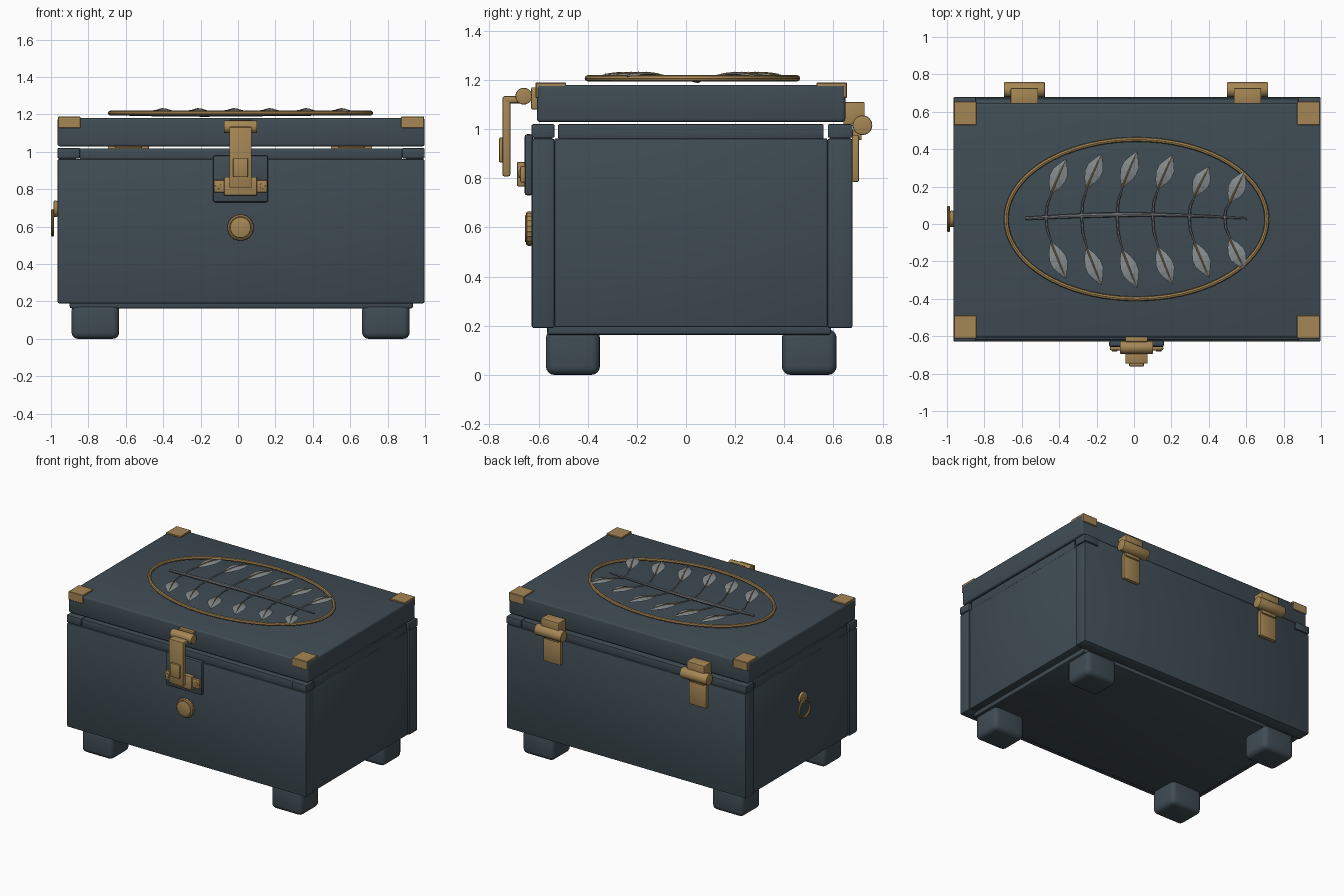
import bpy, bmesh, math
from mathutils import Vector, Matrix

if "Cube" in bpy.data.objects:
    bpy.data.objects.remove(bpy.data.objects["Cube"])


def mat(name, col):
    m = bpy.data.materials.new(name)
    m.diffuse_color = (*col, 1)
    m.use_nodes = True
    m.node_tree.nodes["Principled BSDF"].inputs["Base Color"].default_value = m.diffuse_color
    return m


SLATE = mat("slate_blue", (0.050, 0.072, 0.088))
BRASS = mat("brass", (0.38, 0.24, 0.09))
LEAF = mat("pale_grey", (0.23, 0.26, 0.27))
STEM = mat("stem_grey", (0.19, 0.20, 0.215))


def finish(bm, name, m, smooth=True):
    bmesh.ops.recalc_face_normals(bm, faces=bm.faces)
    me = bpy.data.meshes.new(name)
    bm.to_mesh(me)
    bm.free()
    ob = bpy.data.objects.new(name, me)
    bpy.context.collection.objects.link(ob)
    me.materials.append(m)
    if smooth:
        bpy.ops.object.select_all(action='DESELECT')
        ob.select_set(True)
        bpy.context.view_layer.objects.active = ob
        bpy.ops.object.shade_smooth_by_angle(angle=math.radians(35))
    return ob


def box(name, x, y, z, m, bevel=0.005, seg=2):
    bm = bmesh.new()
    bmesh.ops.create_cube(bm, size=1)
    for v in bm.verts:
        v.co = Vector([(a[0] + a[1]) / 2 + c * (a[1] - a[0]) for a, c in zip((x, y, z), v.co)])
    if bevel:
        bmesh.ops.bevel(bm, geom=bm.edges[:], offset=bevel, segments=seg, profile=0.5, affect='EDGES')
    return finish(bm, name, m)


def cyl(name, c, r, length, axis, m, bevel=0.005, sides=24):
    bm = bmesh.new()
    bmesh.ops.create_cone(bm, cap_ends=True, segments=sides, radius1=r, radius2=r, depth=length)
    if bevel:
        rim = [e for e in bm.edges if abs(e.verts[0].co.z - e.verts[1].co.z) < 1e-5]
        bmesh.ops.bevel(bm, geom=rim, offset=bevel, segments=2, profile=0.5, affect='EDGES')
    rot = Matrix.Rotation(math.pi / 2, 4, 'Y' if axis == 'X' else 'X')
    bm.transform(Matrix.Translation(c) @ rot)
    return finish(bm, name, m)


def tube(name, pts, radii, m, closed=False, sides=8):
    """Round tube through points; radii is one value per point."""
    bm = bmesh.new()
    rings, n = [], len(pts)
    up = Vector((0, 0, 1)) if abs(pts[0][0] - pts[1][0]) + abs(pts[0][1] - pts[1][1]) > 1e-6 \
        and len({round(p[0], 4) for p in pts}) > 1 else Vector((1, 0, 0))
    for i, p in enumerate(pts):
        a = pts[i - 1] if (closed or i) else p
        b = pts[(i + 1) % n] if (closed or i < n - 1) else p
        side = (Vector(b) - Vector(a)).normalized().cross(up).normalized()
        rings.append([bm.verts.new(Vector(p) + radii[i] * (side * math.cos(t) + up * math.sin(t)))
                      for t in (2 * math.pi * k / sides for k in range(sides))])
    for i in range(n if closed else n - 1):
        r, s = rings[i], rings[(i + 1) % n]
        for k in range(sides):
            bm.faces.new((r[k], r[(k + 1) % sides], s[(k + 1) % sides], s[k]))
    if not closed:
        bm.faces.new(rings[0])
        bm.faces.new(rings[-1])
    return finish(bm, name, m)


L, R, F, B = -0.965, 0.998, -0.628, 0.678   # body extents

# Chest walls, floor and feet
box("front_wall", (L, R), (F, -0.535), (0.19, 0.962), SLATE, 0.01)
box("back_wall", (L, R), (0.575, B), (0.19, 0.962), SLATE, 0.01)
box("left_wall", (L + 0.008, L + 0.10), (-0.535, 0.575), (0.195, 0.962), SLATE, 0.004)
box("right_wall", (R - 0.10, R - 0.008), (-0.535, 0.575), (0.195, 0.962), SLATE, 0.004)
box("base_slab", (-0.90, 0.935), (-0.565, 0.59), (0.163, 0.215), SLATE, 0.01)
for xn, x in (("left", (-0.89, -0.635)), ("right", (0.663, 0.918))):
    for yn, y in (("front", (-0.57, -0.35)), ("back", (0.39, 0.613))):
        box(f"{yn}_{xn}_foot", x, y, (0, 0.185), SLATE, 0.035, 4)

# Rim rails and corner blocks
for n, y in (("front", (F, -0.535)), ("back", (0.577, B))):
    box(f"{n}_rail", (L + 0.12, R - 0.12), (y[0] + 0.008, y[1] - 0.008), (0.96, 1.018), SLATE, 0.004)
    for xn, x in (("left", (L, L + 0.12)), ("right", (R - 0.12, R))):
        box(f"{n}_{xn}_rim_block", x, y, (0.965, 1.02), SLATE, 0.005)
box("left_rail", (L + 0.008, L + 0.10), (-0.52, 0.56), (0.96, 1.02), SLATE, 0.004)
box("right_rail", (R - 0.10, R - 0.008), (-0.52, 0.56), (0.96, 1.02), SLATE, 0.004)

# Lid with brass corner caps
box("lid", (L, R), (-0.606, 0.648), (1.029, 1.18), SLATE, 0.012, 3)
for xn, x in (("left", (-0.962, -0.843)), ("right", (0.872, 0.995))):
    for yn, y in (("front", (-0.612, -0.488)), ("back", (0.53, 0.655))):
        box(f"{yn}_{xn}_corner_cap", x, y, (1.127, 1.189), BRASS, 0.003, 1)

# Back hinges
for n, c in (("left", -0.586), ("right", 0.607)):
    cyl(f"{n}_hinge_barrel", (c, 0.718, 1.016), 0.04, 0.22, 'X', BRASS)
    box(f"{n}_hinge_top_leaf", (c - 0.073, c + 0.073), (0.64, 0.727), (1.02, 1.11), BRASS)
    box(f"{n}_hinge_neck", (c - 0.06, c + 0.06), (0.678, 0.715), (0.955, 1.0), BRASS)
    box(f"{n}_hinge_lower_leaf", (c - 0.07, c + 0.07), (0.676, 0.703), (0.785, 0.975), BRASS)

# Front latch
cx = 0.0135
box("latch_plate", (cx - 0.148, cx + 0.148), (-0.657, F + 0.005), (0.73, 0.98), SLATE, 0.012)
box("keeper_flange", (cx - 0.143, cx + 0.143), (-0.675, -0.652), (0.782, 0.85), BRASS, 0.008)
box("keeper_block", (cx - 0.088, cx + 0.088), (-0.688, -0.652), (0.767, 0.866), BRASS)
for s in (-1, 1):
    cyl("keeper_screw", (cx + s * 0.118, -0.676, 0.817), 0.015, 0.012, 'Y', BRASS, 0.003, 12)
box("hasp_mount", (cx - 0.06, cx + 0.06), (-0.63, -0.60), (1.08, 1.17), BRASS)
cyl("hasp_barrel", (cx, -0.66, 1.134), 0.034, 0.178, 'X', BRASS)
box("hasp_arm", (cx - 0.06, cx + 0.06), (-0.745, -0.66), (1.105, 1.135), BRASS, 0.008)
box("hasp_strap", (cx - 0.06, cx + 0.06), (-0.747, -0.715), (0.808, 1.133), BRASS, 0.007)
box("hasp_lip", (cx - 0.04, cx + 0.04), (-0.761, -0.74), (0.865, 0.965), BRASS)

# Round lock rosette
cyl("rosette_disc", (cx, -0.64, 0.595), 0.056, 0.032, 'Y', BRASS, 0.006, 32)
ring = [(cx + (0.058 + 0.003 * (i % 2)) * math.cos(i * math.pi / 20), -0.637,
         0.595 + (0.058 + 0.003 * (i % 2)) * math.sin(i * math.pi / 20)) for i in range(40)]
bm = bmesh.new()
rows = []
for p in ring:                      # scalloped rim, cross-section per point
    out = (Vector(p) - Vector((cx, -0.637, 0.595))).normalized()
    rows.append([bm.verts.new(Vector(p) + 0.011 * math.cos(t) * out + Vector((0, 0.015 * math.sin(t), 0)))
                 for t in (k * math.pi / 4 for k in range(8))])
for i in range(40):
    for k in range(8):
        a, b = rows[i], rows[(i + 1) % 40]
        bm.faces.new((a[k], a[(k + 1) % 8], b[(k + 1) % 8], b[k]))
finish(bm, "rosette_rim", BRASS)

# Left side ring pull
cyl("pull_boss", (-0.975, 0.027, 0.695), 0.044, 0.024, 'X', BRASS, 0.008)
tube("pull_ring", [(-0.9915, 0.027 + 0.062 * math.cos(t), 0.62 + 0.065 * math.sin(t))
                   for t in (k * math.pi / 16 for k in range(32))], [0.0085] * 32, BRASS, True)

# Oval frame on the lid
tube("oval_frame", [(cx + 0.697 * math.cos(t), 0.026 + 0.426 * math.sin(t), 1.207)
                    for t in (k * math.pi / 36 for k in range(72))], [0.0125] * 72, BRASS, True)

# Main stem of the leaf sprig
N = 12
tube("sprig_stem", [(-0.58 + 1.185 * i / N, 0.03 + 0.02 * math.sin(math.pi * i / N), 1.2) for i in range(N + 1)],
     [0.013 - 0.008 * abs(i / N - 0.35) / 0.65 for i in range(N + 1)], STEM)


def leaf(name, base, tip):
    """Pointed leaf: thin faceted plate with raised ridge and a brass midrib."""
    base, tip = Vector(base), Vector(tip)
    d = tip - base
    side = d.cross(Vector((0, 0, 1))).normalized()
    bm = bmesh.new()
    rows = []
    for t, w in ((0, 0.006), (0.2, 0.030), (0.42, 0.045), (0.62, 0.044), (0.82, 0.024), (1, 0.003)):
        lift = Vector((0, 0, 0.012 * math.sin(math.pi * t)))
        c = base + d * t + lift
        rows.append([bm.verts.new(c - side * w - Vector((0, 0, 0.007))), bm.verts.new(c),
                     bm.verts.new(c + side * w - Vector((0, 0, 0.007))),
                     bm.verts.new(c - Vector((0, 0, 0.010)))])
    for a, b in zip(rows, rows[1:]):
        for k in range(4):
            bm.faces.new((a[k], a[(k + 1) % 4], b[(k + 1) % 4], b[k]))
    bm.faces.new(rows[0])
    bm.faces.new(rows[-1])
    finish(bm, name, LEAF, False)
    tube(name + "_midrib", [base + d * t + Vector((0, 0, 0.012 * math.sin(math.pi * t))) for t in (0, 0.25, 0.5, 0.75, 0.95)],
         [0.005, 0.0045, 0.004, 0.003, 0.002], BRASS, sides=6)


# Twigs and leaves: x at stem, upper leaf base and tip y, lower leaf base and tip y
for i, (x, ub, ut, lb, lt) in enumerate((
        (-0.47, 0.165, 0.345, -0.10, -0.29), (-0.28, 0.195, 0.372, -0.13, -0.325),
        (-0.09, 0.20, 0.387, -0.14, -0.34), (0.10, 0.19, 0.367, -0.125, -0.32),
        (0.295, 0.15, 0.305, -0.10, -0.285), (0.485, 0.115, 0.28, -0.08, -0.24))):
    for n, b, t in (("upper", ub, ut), ("lower", lb, lt)):
        y0 = 0.04
        tube(f"{n}_twig_{i + 1}", [(x, y0, 1.2), (x + 0.006, y0 + (b - y0) * 0.5, 1.206), (x + 0.03, b, 1.215)],
             [0.007, 0.006, 0.005], STEM, sides=6)
        leaf(f"{n}_leaf_{i + 1}", (x + 0.027, b, 1.214), (x + 0.105, t, 1.222))
